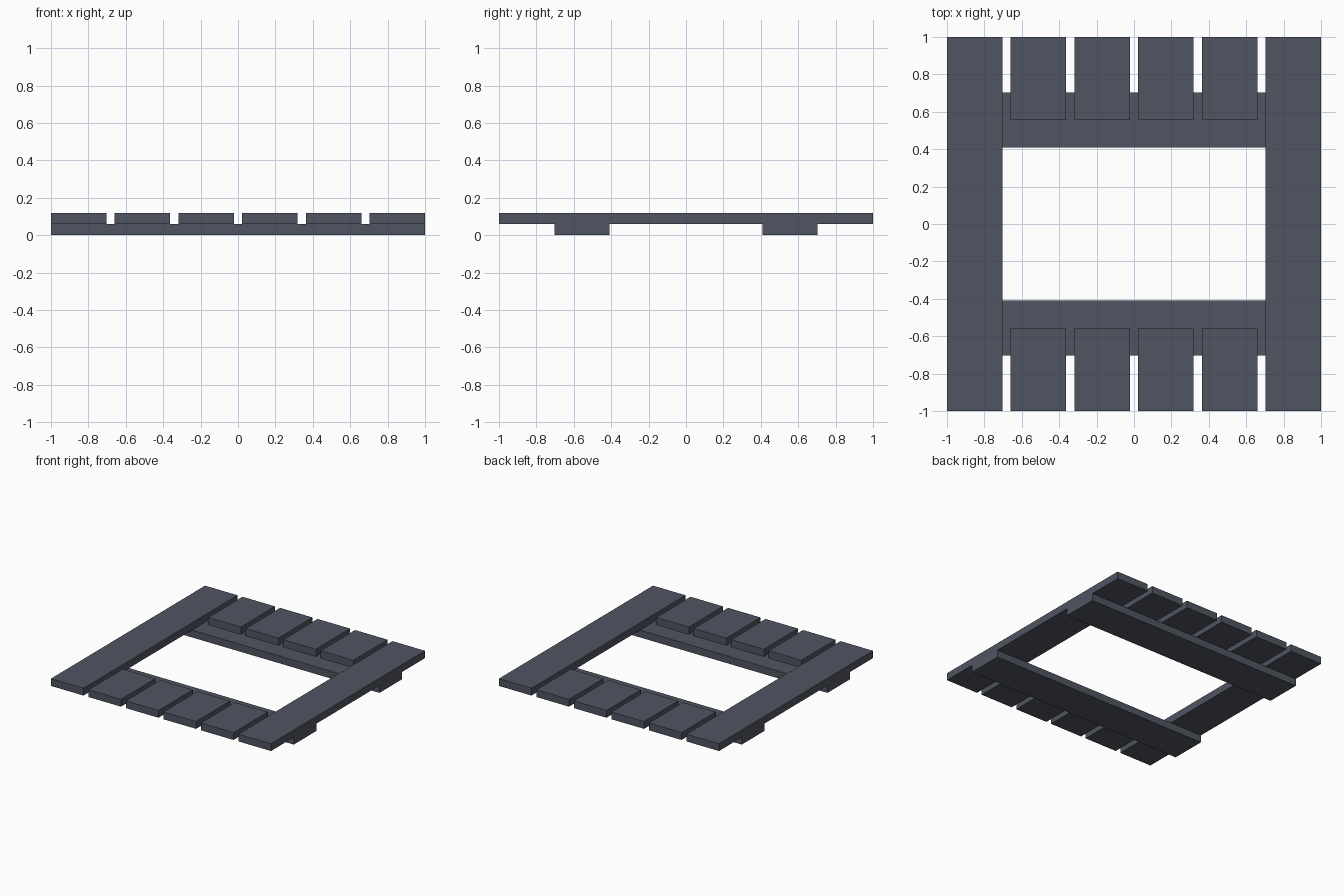
import bpy

if "Cube" in bpy.data.objects:
    bpy.data.objects.remove(bpy.data.objects["Cube"])

slate = bpy.data.materials.new("slate_grey")
slate.diffuse_color = (0.08, 0.09, 0.12, 1)
slate.use_nodes = True
slate.node_tree.nodes["Principled BSDF"].inputs["Base Color"].default_value = slate.diffuse_color

W = 0.296                # board width
PITCH = (2 - W) / 5      # spacing of the six board rows
T = 0.06                 # beam thickness
TOP = 0.12


def board(name, x0, x1, y0, y1, z0, z1):
    bpy.ops.mesh.primitive_cube_add(
        size=1, location=((x0 + x1) / 2, (y0 + y1) / 2, (z0 + z1) / 2))
    ob = bpy.context.object
    ob.name = name
    ob.scale = (x1 - x0, y1 - y0, z1 - z0)
    bpy.ops.object.transform_apply(location=False, rotation=False, scale=True)
    ob.data.materials.append(slate)
    return ob


# Support beams, front and back
board("front_beam", -1, 1, -0.704, -0.408, 0, T)
board("back_beam", -1, 1, 0.408, 0.704, 0, T)

# Deck boards: full length at the sides, short stubs around the opening
for i in range(6):
    x = -1 + i * PITCH
    if i in (0, 5):
        board("side_plank", x, x + W, -1, 1, T, TOP)
    else:
        board("front_short_plank", x, x + W, -1, -0.555, T, TOP)
        board("back_short_plank", x, x + W, 0.555, 1, T, TOP)
